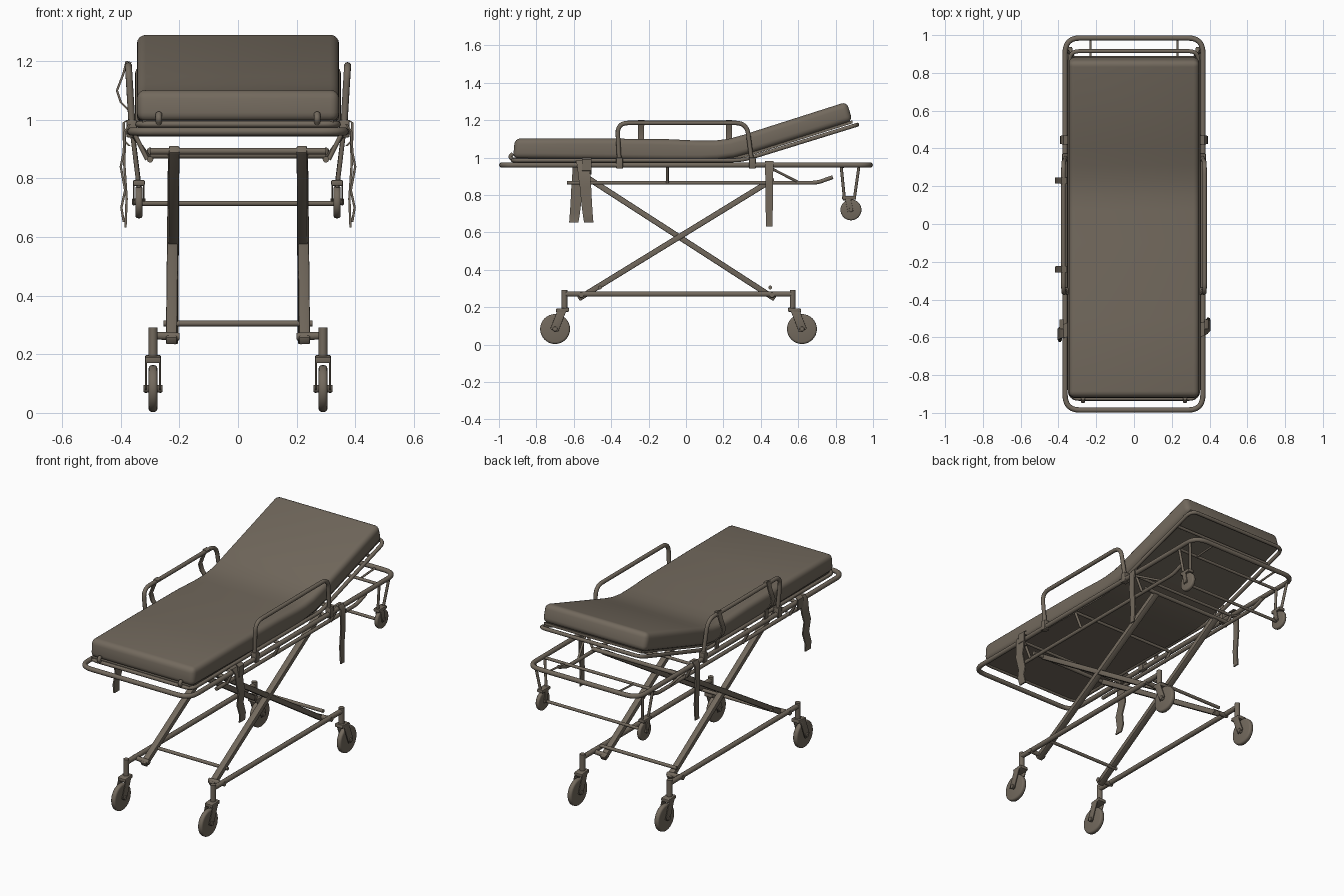
import bpy, bmesh, math
from mathutils import Vector, Matrix

if "Cube" in bpy.data.objects:
    bpy.data.objects.remove(bpy.data.objects["Cube"])

mat = bpy.data.materials.new("taupe grey")
mat.diffuse_color = (0.17, 0.142, 0.11, 1)
mat.use_nodes = True
mat.node_tree.nodes["Principled BSDF"].inputs["Base Color"].default_value = mat.diffuse_color


def finish(ob, bevel=0, segs=2):
    ob.data.materials.clear()
    ob.data.materials.append(mat)
    bpy.ops.object.select_all(action='DESELECT')
    bpy.context.view_layer.objects.active = ob
    ob.select_set(True)
    if bevel:
        m = ob.modifiers.new("bevel", 'BEVEL')
        m.width, m.segments, m.limit_method = bevel, segs, 'ANGLE'
        m.angle_limit = math.radians(50)
        bpy.ops.object.modifier_apply(modifier=m.name)
    bpy.ops.object.shade_smooth_by_angle(angle=math.radians(40))
    return ob


def from_bm(name, bm, bevel=0, segs=2):
    bmesh.ops.recalc_face_normals(bm, faces=bm.faces)
    me = bpy.data.meshes.new(name)
    bm.to_mesh(me)
    bm.free()
    ob = bpy.data.objects.new(name, me)
    bpy.context.collection.objects.link(ob)
    return finish(ob, bevel, segs)


def tube(name, pts, r, fillet=0, closed=False):
    """Round tube along a path with filleted corners."""
    P = [Vector(p) for p in pts]
    out, n = [], len(pts)
    for i, p in enumerate(P):
        if not fillet or (not closed and i in (0, n - 1)):
            out.append(p)
            continue
        a, b = P[i - 1] - p, P[(i + 1) % n] - p
        d = min(fillet, a.length * .45, b.length * .45)
        a, b = p + a.normalized() * d, p + b.normalized() * d
        for k in range(7):
            t = k / 6
            out.append(a * (1 - t) ** 2 + p * 2 * t * (1 - t) + b * t * t)
    cu = bpy.data.curves.new(name, 'CURVE')
    cu.dimensions = '3D'
    cu.bevel_depth, cu.bevel_resolution, cu.use_fill_caps = r, 3, True
    s = cu.splines.new('POLY')
    s.points.add(len(out) - 1)
    for q, v in zip(s.points, out):
        q.co = (*v, 1)
    s.use_cyclic_u = closed
    ob = bpy.data.objects.new(name, cu)
    bpy.context.collection.objects.link(ob)
    bpy.ops.object.select_all(action='DESELECT')
    bpy.context.view_layer.objects.active = ob
    ob.select_set(True)
    bpy.ops.object.convert(target='MESH')
    return finish(bpy.context.object)


def beam(name, p, q, wx, wt, bevel=.005):
    """Box section from p to q lying in a plane of constant x."""
    p, q = Vector(p), Vector(q)
    d = (q - p).normalized()
    x = Vector((1, 0, 0))
    x = (x - d * x.dot(d)).normalized()
    m = Matrix((x * wx, d.cross(x) * wt, q - p)).transposed().to_4x4()
    m.translation = (p + q) / 2
    bm = bmesh.new()
    bmesh.ops.create_cube(bm, size=1, matrix=m)
    return from_bm(name, bm, bevel)


def disc(name, c, r, w, bevel=0):
    bm = bmesh.new()
    m = Matrix.Translation(c) @ Matrix.Rotation(math.pi / 2, 4, 'Y')
    bmesh.ops.create_cone(bm, cap_ends=True, segments=32, radius1=r, radius2=r, depth=w, matrix=m)
    return from_bm(name, bm, bevel, 3)


def slab(name, bottom, top, hw, bevel=0):
    """Side profile (bottom line and top line of y, z) swept across the width."""
    bm = bmesh.new()
    rings = [[bm.verts.new(v) for v in ((-hw, *b), (hw, *b), (hw, *t), (-hw, *t))]
             for b, t in zip(bottom, top)]
    for a, b in zip(rings, rings[1:]):
        for i in range(4):
            j = (i + 1) % 4
            bm.faces.new((a[i], a[j], b[j], b[i]))
    bm.faces.new(rings[0])
    bm.faces.new(rings[-1])
    return from_bm(name, bm, bevel, 4)


def strap(name, xz, y, w0, w1, dy=0):
    """Thin hanging ribbon, width running along y."""
    bm = bmesh.new()
    n, rings = len(xz) - 1, []
    for i, (x, z) in enumerate(xz):
        h, c = (w0 + (w1 - w0) * i / n) / 2, y + dy * i / n
        rings.append([bm.verts.new(v) for v in ((x - .004, c - h, z), (x + .004, c - h, z),
                                                (x + .004, c + h, z), (x - .004, c + h, z))])
    for a, b in zip(rings, rings[1:]):
        for i in range(4):
            j = (i + 1) % 4
            bm.faces.new((a[i], a[j], b[j], b[i]))
    bm.faces.new(rings[0])
    bm.faces.new(rings[-1])
    return from_bm(name, bm)


# mattress with raised head end, and its base board
bot = [(-.925, .995), (-.5, .99), (-.1, .985), (.08, .984), (.17, .988), (.26, 1.0), (.34, 1.022), (.42, 1.047), (.89, 1.195)]
top = [(-.915, 1.102), (-.5, 1.102), (-.1, 1.098), (.07, 1.09), (.15, 1.09), (.23, 1.1), (.31, 1.122), (.39, 1.148), (.86, 1.298)]
slab("mattress", bot, top, .345, .03)
slab("base_board", [(y, z - .012) for y, z in bot], [(y, z + .004) for y, z in bot], .325)
for i, y in enumerate((-.75, -.5, -.25, 0)):
    beam(f"base_slat_{i}", (-.34, y, .975), (.34, y, .975), .03, .012, 0)

# tube frame around the mattress
tube("mattress_frame", [(-.34, -.925, .985), (.34, -.925, .985), (.34, .3, .985), (.34, .915, 1.175),
                        (-.34, .915, 1.175), (-.34, .3, .985)], .011, .05, True)
tube("head_crossbar", [(-.33, .78, 1.135), (.33, .78, 1.135)], .009)
# main stretcher frame
tube("main_frame", [(-.365, -.985, .96), (.365, -.985, .96), (.365, .985, .96), (-.365, .985, .96)],
     .014, .08, True)
for i, y in enumerate((-.55, -.1, .44, .83)):
    tube(f"frame_crossbar_{i}", [(-.36, y, .952), (.36, y, .952)], .009)
# upper crossbars of the undercarriage
for i, (y, z) in enumerate(((-.53, .893), (.46, .88))):
    tube(f"upper_crossbar_{i}", [(-.3, y, z), (.3, y, z)], .012)
for i, y in enumerate((-.46, .45)):
    tube(f"lower_crossbar_{i}", [(-.255, y, .305), (.255, y, .305)], .01)
tube("loading_axle", [(-.34, .87, .715), (.34, .87, .715)], .009)

for s, side in ((-1, "left"), (1, "right")):
    # folding side rail with sockets
    tube(f"{side}_side_rail", [(s * .36, -.355, .955), (s * .374, -.368, 1.185), (s * .374, .325, 1.185),
                               (s * .36, .355, .955)], .012, .06)
    for y in (-.355, .355):
        beam(f"{side}_rail_socket", (s * .363, y, .94), (s * .363, y, 1.0), .036, .036)
    # slide rail, hangers and latch rod
    tube(f"{side}_slide_rail", [(s * .3, -.635, .865), (s * .3, .7, .865), (s * .3, .785, .895)], .011, .03)
    for y in (-.55, -.1, .44):
        tube(f"{side}_hanger", [(s * .355, y, .955), (s * .31, y, .865)], .008)
    tube(f"{side}_brace", [(s * .36, .44, .95), (s * .3, .6, .868)], .007)
    # crossed legs
    beam(f"{side}_leg_a", (s * .227, -.575, .245), (s * .22, .46, .88), .038, .03)
    beam(f"{side}_leg_b", (s * .222, .475, .245), (s * .218, -.54, .9), .036, .03)
    # lower rail and stubs joining the legs
    tube(f"{side}_lower_rail", [(s * .29, -.65, .27), (s * .29, .57, .27)], .015)
    for y in (-.56, .46):
        tube(f"{side}_stub", [(s * .2, y, .26), (s * .305, y, .265)], .014)
    # main castors
    for y, t, end in ((-.65, -1, "front"), (.57, 1, "rear")):
        x, wy = s * .29, y + t * .05
        n = f"{side}_{end}"
        tube(f"{n}_castor_stem", [(x, y, .19), (x, y, .292)], .016)
        beam(f"{n}_fork_crown", (x, y - t * .025, .187), (x, y + t * .045, .18), .054, .022)
        for k in (-1, 1):
            beam(f"{n}_fork_plate", (x + k * .024, y + t * .012, .185), (x + k * .024, wy + t * .005, .075), .006, .045, .002)
        disc(f"{n}_wheel", (x, wy, .083), .08, .03, .011)
        disc(f"{n}_axle", (x, wy, .083), .013, .066, .003)
    # loading wheels hung from the head end
    x = s * .338
    for a, b in (((.36, .83, .95), (.338, .848, .77)), ((.36, .925, .955), (.338, .9, .78))):
        tube(f"{side}_loading_strut", [(s * a[0], *a[1:]), (s * b[0], *b[1:])], .008)
    beam(f"{side}_loading_crown", (x, .835, .785), (x, .91, .785), .04, .02)
    for k in (-1, 1):
        beam(f"{side}_loading_fork", (x + k * .017, .865, .785), (x + k * .017, .88, .71), .005, .03, .001)
    disc(f"{side}_loading_wheel", (x, .882, .72), .056, .024, .009)
    disc(f"{side}_loading_hub", (x, .882, .72), .011, .046, .002)
    # small foot-end knobs and head links
    tube(f"{side}_foot_knob", [(s * .27, -.925, .985), (s * .27, -.942, 1.005), (s * .27, -.925, 1.02)], .011, .01)
    tube(f"{side}_head_link", [(s * .23, .83, .95), (s * .23, .985, .96)], .006)
    # hanging straps, looped over the frame
    tail = [(.35, .985), (.37, .985), (.386, .96), (.39, .89), (.4, .84), (.385, .76), (.398, .7), (.39, .652)]
    strap(f"{side}_foot_strap", [(s * x, z) for x, z in tail], -.56, .075, .05, .04 * s)
    tail = [(.35, .98), (.37, .982), (.385, .96), (.388, .85), (.38, .73), (.384, .632)]
    strap(f"{side}_head_strap", [(s * x, z) for x, z in tail], .445, .05, .035)
    strap(f"{side}_strap_buckle", [(s * .376, 1.0), (s * .39, .99), (s * .39, .93), (s * .37, .91)],
          -.53, .05, .05)

# straps wrapped on the left rail
for y in (-.24, .23):
    strap("rail_strap", [(-.36, 1.195), (-.38, 1.2), (-.39, 1.16), (-.413, 1.1), (-.4, 1.06), (-.37, 1.03), (-.365, .97)], y, .035, .03)
